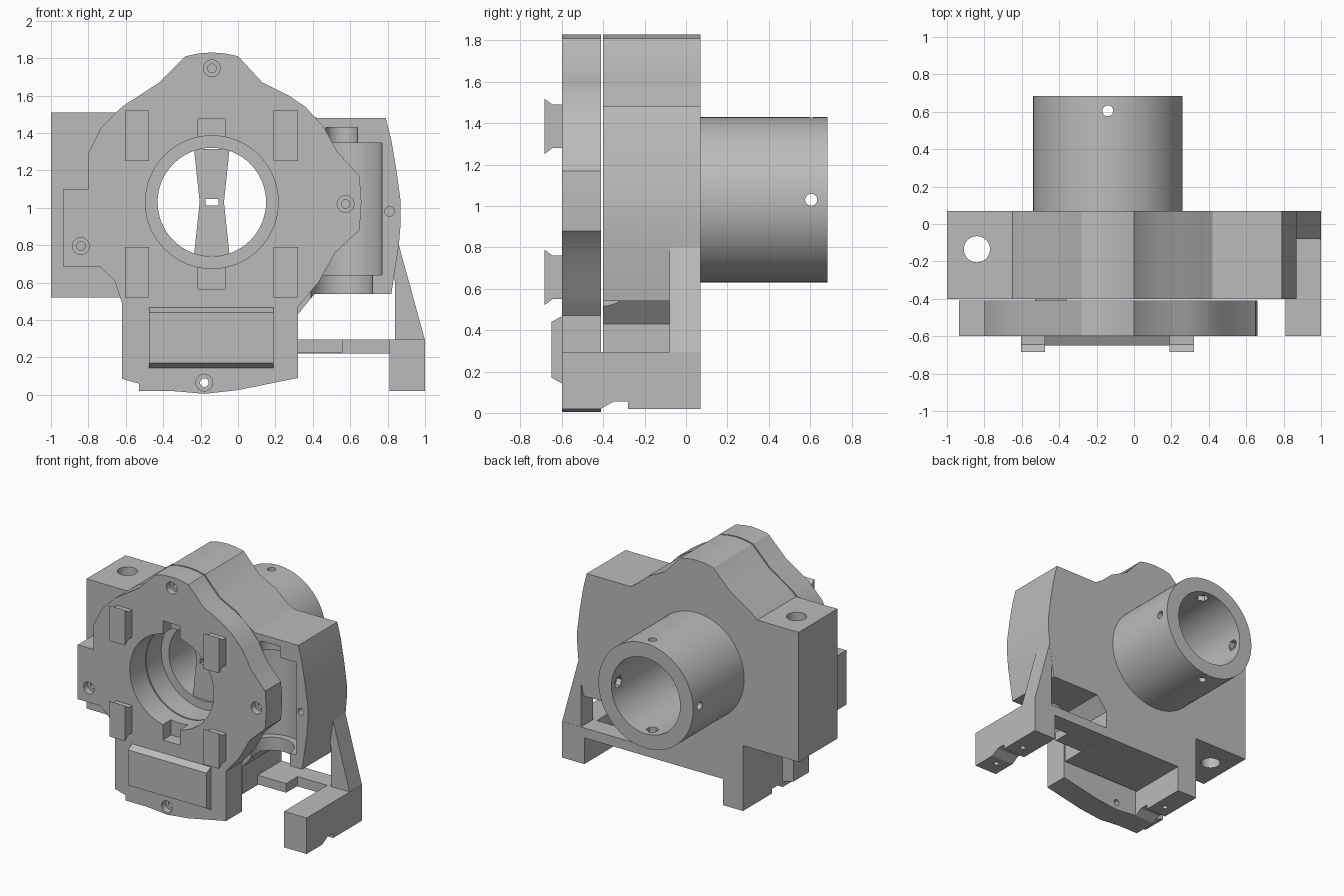
import bpy, bmesh, math
from mathutils import Matrix, Vector

if "Cube" in bpy.data.objects:
    bpy.data.objects.remove(bpy.data.objects["Cube"])

grey = bpy.data.materials.new("matte_grey")
grey.use_nodes = True
GREY = (0.5, 0.5, 0.5, 1)
grey.diffuse_color = GREY
grey.node_tree.nodes["Principled BSDF"].inputs["Base Color"].default_value = GREY

CX, CZ = -0.14, 1.03   # bore axis


def finish(bm, name):
    bmesh.ops.recalc_face_normals(bm, faces=bm.faces)
    mesh = bpy.data.meshes.new(name)
    bm.to_mesh(mesh)
    bm.free()
    mesh.materials.append(grey)
    ob = bpy.data.objects.new(name, mesh)
    bpy.context.scene.collection.objects.link(ob)
    return ob


def prism(name, pts, a, b, axis="y"):
    """Extrude an (x, z) outline along y, or a (y, z) outline along x."""
    bm = bmesh.new()
    place = (lambda p: (p[0], a, p[1])) if axis == "y" else (lambda p: (a, p[0], p[1]))
    face = bm.faces.new([bm.verts.new(place(p)) for p in pts])
    ext = bmesh.ops.extrude_face_region(bm, geom=[face])
    step = Vector((0, b - a, 0)) if axis == "y" else Vector((b - a, 0, 0))
    bmesh.ops.translate(bm, vec=step, verts=[v for v in ext["geom"] if isinstance(v, bmesh.types.BMVert)])
    return finish(bm, name)


def box(name, x0, x1, y0, y1, z0, z1):
    return prism(name, [(x0, z0), (x1, z0), (x1, z1), (x0, z1)], y0, y1)


def rod(name, axis, u, v, r, a, b, sides=64):
    """Cylinder along an axis from a to b; u, v are the other two coordinates."""
    mid = (a + b) / 2
    loc, rot = {"x": ((mid, u, v), Matrix.Rotation(math.pi / 2, 4, "Y")),
                "y": ((u, mid, v), Matrix.Rotation(math.pi / 2, 4, "X")),
                "z": ((u, v, mid), Matrix())}[axis]
    bm = bmesh.new()
    bmesh.ops.create_cone(bm, cap_ends=True, segments=sides, radius1=r, radius2=r,
                          depth=b - a, matrix=Matrix.Translation(loc) @ rot)
    return finish(bm, name)


def cut(ob, *cutters):
    for c in cutters:
        mod = ob.modifiers.new("cut", "BOOLEAN")
        mod.operation, mod.solver, mod.object = "DIFFERENCE", "EXACT", c
        bpy.context.view_layer.objects.active = ob
        bpy.ops.object.modifier_apply(modifier=mod.name)
        bpy.data.objects.remove(c)


def smooth(ob):
    bpy.ops.object.select_all(action="DESELECT")
    ob.select_set(True)
    bpy.context.view_layer.objects.active = ob
    bpy.ops.object.shade_smooth_by_angle(angle=math.radians(25))


# Front plate
TOP = [(-0.62, 1.54), (-0.42, 1.67), (-0.28, 1.81), (-0.21, 1.825), (-0.14, 1.83),
       (-0.07, 1.825), (0, 1.81), (0.13, 1.67), (0.27, 1.6)]
plate = prism("front_plate", TOP + [
    (0.36, 1.54), (0.46, 1.43), (0.53, 1.3), (0.65, 1.17), (0.66, 1.03), (0.65, 0.88),
    (0.52, 0.76), (0.43, 0.6), (0.32, 0.47), (0.32, 0.09), (0, 0.025), (-0.18, 0.005),
    (-0.35, 0.02), (-0.53, 0.02), (-0.53, 0.06), (-0.62, 0.085), (-0.62, 0.49),
    (-0.66, 0.61), (-0.74, 0.685), (-0.935, 0.685), (-0.935, 1.1), (-0.8, 1.1),
    (-0.8, 1.29), (-0.73, 1.43)], -0.6, -0.41)
cut(plate, rod("bore", "y", CX, CZ, 0.355, -0.7, -0.3),
    box("slot", -0.215, -0.07, -0.7, -0.5, 0.565, 0.8),
    box("slot", -0.215, -0.07, -0.7, -0.5, 1.25, 1.475))
for x, z in [(-0.14, 1.745), (0.575, 1.02), (-0.84, 0.795), (-0.18, 0.065)]:
    cut(plate, rod("head", "y", x, z, 0.045, -0.7, -0.55, 24),
        rod("shank", "y", x, z, 0.023, -0.7, -0.3, 24))
smooth(plate)

# Dovetail clips and raised pad on the front
for side, x in (("right", -0.605), ("left", 0.19)):
    for level, z in (("upper", 1.25), ("lower", 0.52)):
        prism(f"{level}_{side}_clip",
              [(-0.685, z), (-0.645, z + 0.03), (-0.595, z + 0.03), (-0.595, z + 0.24),
               (-0.645, z + 0.24), (-0.685, z + 0.27)], x, x + 0.13, "x")
prism("front_pad", [(-0.595, 0.14), (-0.65, 0.17), (-0.65, 0.44), (-0.595, 0.47)],
      -0.475, 0.19, "x")

# Main body
body = prism("main_body", [(-1, 0.52), (-1, 1.51), (-0.65, 1.51)] + TOP + [
    (0.36, 1.52), (0.42, 1.48), (0.79, 1.48), (0.82, 1.36), (0.85, 1.18), (0.87, 1.03),
    (0.87, 0.92), (0.86, 0.8), (0.82, 0.54), (0.41, 0.54), (0.32, 0.43), (0.32, 0.22),
    (-0.53, 0.22), (-0.53, 0.52)], -0.4, 0.07)
cut(body, rod("bore", "y", CX, CZ, 0.355, -0.5, -0.22),
    rod("rear_bore", "y", CX, CZ, 0.29, -0.3, 0.2),
    rod("bolt", "z", -0.84, -0.135, 0.07, 0.3, 1.7, 32),
    rod("pin", "y", 0.81, 0.98, 0.025, -0.5, -0.3, 24))
# Stepped motor pocket
for r, z0, z1 in [(0.165, 0.4, 0.66), (0.215, 0.64, 1.345), (0.085, 1.32, 1.43)]:
    cut(body, rod("pocket", "z", 0.555, -0.4, r, z0, z1, 48))
smooth(body)

# Rear tube with radial screw holes and nut pockets
tube = rod("rear_tube", "y", CX, CZ, 0.4, 0.05, 0.685, 96)
cut(tube, rod("inside", "y", CX, CZ, 0.29, -0.1, 0.8, 96),
    rod("screw", "z", CX, 0.605, 0.029, 0.5, 1.6, 24),
    rod("screw", "x", 0.605, CZ, 0.029, -0.7, 0.4, 24),
    rod("nut", "z", CX, 0.605, 0.045, CZ - 0.33, CZ + 0.33, 6),
    rod("nut", "x", 0.605, CZ, 0.045, CX - 0.33, CX + 0.33, 6))
smooth(tube)

# Waisted bridge across the bore
bridge = prism("bore_bridge", [
    (CX - 0.095, CZ - 0.285), (CX + 0.095, CZ - 0.285), (CX + 0.065, CZ),
    (CX + 0.095, CZ + 0.285), (CX - 0.095, CZ + 0.285), (CX - 0.065, CZ)], -0.21, -0.15)
cut(bridge, box("window", CX - 0.035, CX + 0.035, -0.5, 0.1, CZ - 0.018, CZ + 0.018))

# Side leg, cross bar and gusset
prism("side_leg", [(0.86, 0.8), (1, 0.29), (1, 0.02), (0.81, 0.02), (0.81, 0.22),
                   (0.3, 0.22), (0.3, 0.295), (0.84, 0.295), (0.84, 0.6), (0.8, 0.8)],
      -0.08, 0.069)
box("bar_gusset", 0.3, 0.56, -0.22, -0.07, 0.225, 0.295)

# Feet with a notched underside
for name, x0, x1, front in (("left_foot", 0.81, 1, -0.6), ("right_foot", -0.53, -0.36, -0.5)):
    foot = prism(name, [(front, 0.02), (-0.41, 0.02), (-0.35, 0.055), (-0.28, 0.055),
                        (-0.28, 0.02), (0.07, 0.02), (0.07, 0.295), (front, 0.295)], x0, x1, "x")
    mid = (x0 + x1) / 2
    cut(foot, rod("screw", "z", mid, -0.18, 0.02, -0.1, 0.15, 16))
    if front == -0.6:
        cut(foot, rod("screw", "z", mid, -0.48, 0.02, -0.1, 0.15, 16))
